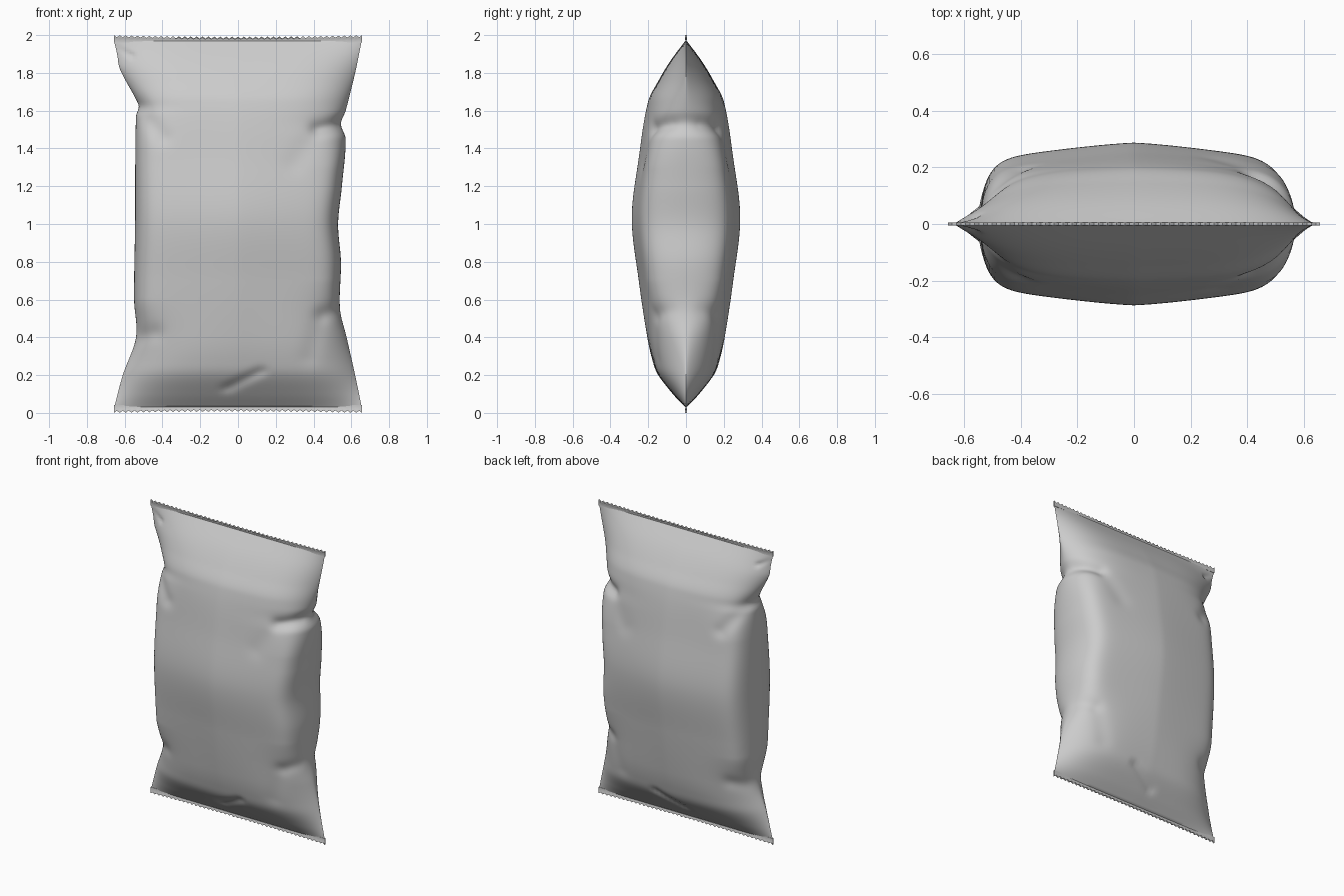
import bpy
import bmesh
import math
from mathutils import Vector

if "Cube" in bpy.data.objects:
    bpy.data.objects.remove(bpy.data.objects["Cube"], do_unlink=True)

foil = bpy.data.materials.new("plain grey foil")
foil.use_nodes = True
GREY = (0.6, 0.6, 0.6, 1)
foil.diffuse_color = GREY
foil.node_tree.nodes["Principled BSDF"].inputs["Base Color"].default_value = GREY

# Profiles along the height: (z, value)
RIGHT_EDGE = [(.03, .655), (.2, .61), (.4, .54), (.6, .55), (1, .545), (1.57, .54),
              (1.62, .525), (1.66, .54), (1.82, .625), (1.9, .64), (1.97, .657)]
LEFT_EDGE = [(.03, .655), (.2, .62), (.4, .575), (.55, .54), (.8, .545), (1, .53), (1.2, .55),
             (1.45, .57), (1.53, .545), (1.6, .57), (1.8, .62), (1.97, .655)]
DEPTH = [(.03, .004), (.1, .07), (.2, .148), (.28, .178), (.4, .205), (.7, .25), (1.03, .287),
         (1.35, .25), (1.65, .2), (1.76, .145), (1.86, .085), (1.97, .004)]
RIGHT_BOX = [(.03, 0), (.25, .2), (.6, 1), (1.4, 1), (1.62, .6), (1.8, .15), (1.97, 0)]
LEFT_BOX = [(.03, 0), (.3, .2), (.7, 1), (1.3, 1), (1.53, .6), (1.75, .15), (1.97, 0)]

# Creases pressed into both faces: start x, z, end x, z, width, depth
CREASES = [(.56, 1.53, .42, 1.5, .035, .022), (.42, 1.5, .3, 1.32, .06, .006),
           (-.53, 1.62, -.4, 1.46, .045, .012), (-.63, 1.93, -.56, 1.89, .014, .035),
           (.54, .55, .45, .52, .04, .012), (.43, .48, .38, .3, .05, .006),
           (-.53, .4, -.44, .42, .045, .01), (-.06, .13, .12, .22, .025, .014)]


def sample(profile, z):
    """Smooth interpolation through a profile."""
    if z <= profile[0][0]:
        return profile[0][1]
    for i in range(len(profile) - 1):
        (z0, v0), (z1, v1) = profile[i], profile[i + 1]
        if z <= z1:
            def slope(k):
                a, b = profile[max(k - 1, 0)], profile[min(k + 1, len(profile) - 1)]
                return (b[1] - a[1]) / (b[0] - a[0])
            h = z1 - z0
            t = (z - z0) / h
            return ((1 + 2 * t) * (1 - t) ** 2 * v0 + t * (1 - t) ** 2 * h * slope(i)
                    + t * t * (3 - 2 * t) * v1 + t * t * (t - 1) * h * slope(i + 1))
    return profile[-1][1]


def crease_depth(x, z):
    total = 0
    p = Vector((x, z))
    for x0, z0, x1, z1, width, depth in CREASES:
        a, d = Vector((x0, z0)), Vector((x1 - x0, z1 - z0))
        t = min(1, max(0, (p - a).dot(d) / d.length_squared))
        gap = (p - a - d * t).length / width
        total += depth * math.exp(-gap * gap)
    return total


def finish(name, bm):
    bmesh.ops.recalc_face_normals(bm, faces=bm.faces)
    mesh = bpy.data.meshes.new(name)
    bm.to_mesh(mesh)
    bm.free()
    mesh.materials.append(foil)
    obj = bpy.data.objects.new(name, mesh)
    bpy.context.collection.objects.link(obj)
    bpy.ops.object.select_all(action="DESELECT")
    obj.select_set(True)
    bpy.context.view_layer.objects.active = obj
    bpy.ops.object.shade_smooth_by_angle(angle=math.radians(50))


# Inflated pouch: boxy sections in the middle, wedge-sided sections near the seals
ROWS, AROUND = 150, 144
bm = bmesh.new()
rings = []
for r in range(ROWS + 1):
    z = .03 + 1.94 * r / ROWS
    depth = sample(DEPTH, z)
    ring = []
    for k in range(AROUND):
        angle = 2 * math.pi * k / AROUND
        s = math.cos(angle)
        u = abs(s)
        left = s > 0
        box = min(1, max(0, sample(LEFT_BOX if left else RIGHT_BOX, z)))
        x = s * sample(LEFT_EDGE if left else RIGHT_EDGE, z)
        wedge = 1 - .08 * u - .92 * u ** 4.5
        boxy = (1 - .22 * u ** 1.3) * max(0, 1 - u ** 13) ** .5
        y = depth * (wedge + (boxy - wedge) * box)
        y = max(y - crease_depth(x, z) * min(1, y / .08), 0)
        ring.append(bm.verts.new((x, y if math.sin(angle) >= 0 else -y, z)))
    rings.append(ring)
for low, high in zip(rings, rings[1:]):
    for k in range(AROUND):
        n = (k + 1) % AROUND
        bm.faces.new((low[k], low[n], high[n], high[k]))
bm.faces.new(rings[0])
bm.faces.new(rings[-1])
finish("pouch", bm)


# Crimped seal strips with a saw-tooth edge
def seal(name, inner, outer, sag):
    steps = 84
    bm = bmesh.new()
    rows = []
    for i in range(steps + 1):
        f = 2 * i / steps - 1
        x = .657 * f
        tip = outer + sag * (1 - f * f)
        notch = tip + math.copysign(.011, inner - outer) * (i % 2)
        bead = notch + (inner - notch) * .35
        outline = [(-.004, inner), (-.003, bead), (-.006, (bead + notch) / 2), (-.005, notch)]
        outline += [(-y, z) for y, z in reversed(outline)]
        rows.append([bm.verts.new((x, y, z)) for y, z in outline])
    for a, b in zip(rows, rows[1:]):
        for k in range(len(a)):
            n = (k + 1) % len(a)
            bm.faces.new((a[k], a[n], b[n], b[k]))
    bm.faces.new(rows[0])
    bm.faces.new(rows[-1])
    finish(name, bm)


seal("top_seal", 1.962, 2.0, -.008)
seal("bottom_seal", .042, 0, .006)
